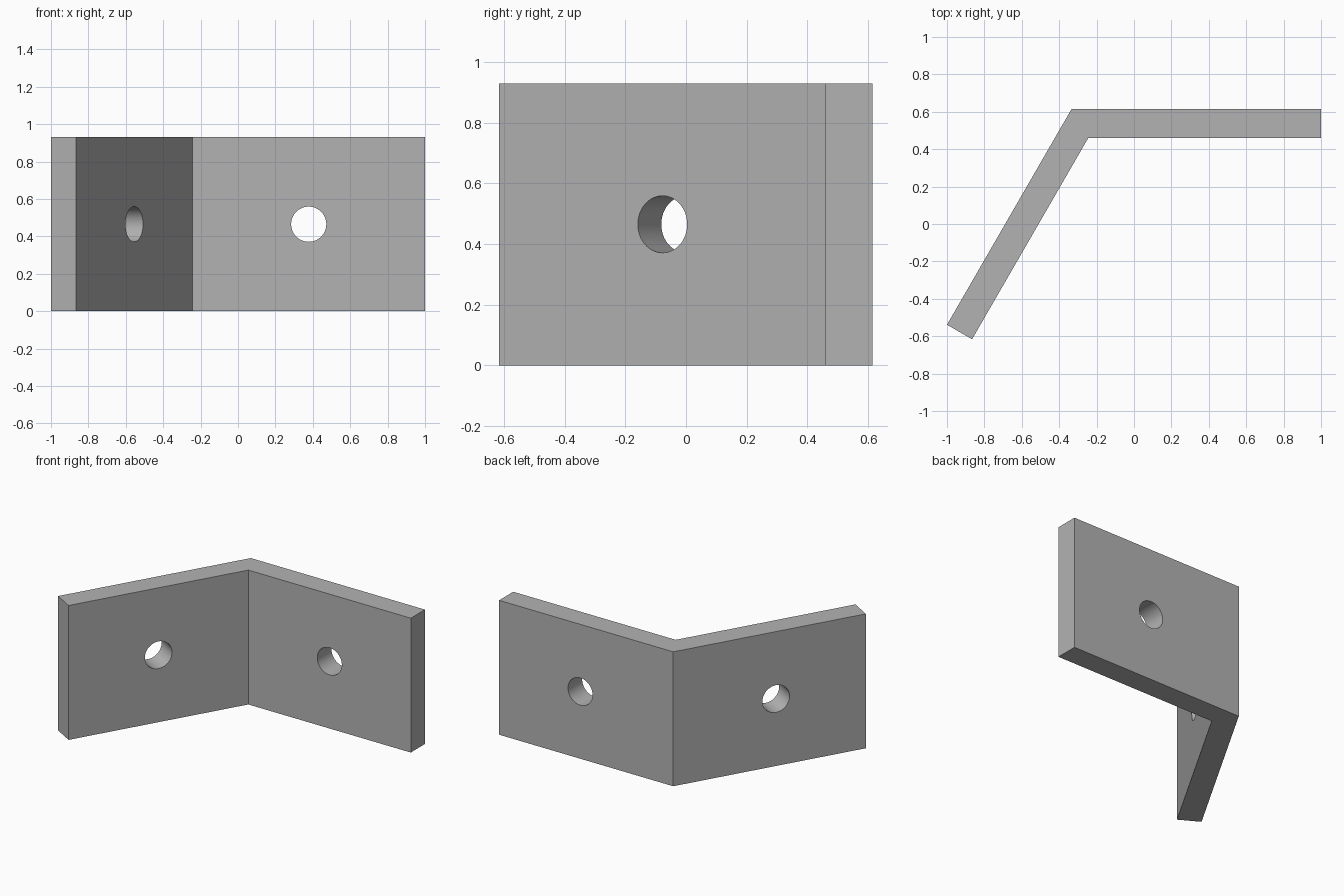
import bpy
import bmesh
from math import radians, tan
from mathutils import Matrix, Vector

cube = bpy.data.objects.get("Cube")
if cube:
    bpy.data.objects.remove(cube, do_unlink=True)

LEG, THICK, HEIGHT, HOLE_R = 1.3333, 0.155, 0.93, 0.094
CORNER = Vector((-0.3333, 0.616, 0))
inset = THICK * tan(radians(30))      # inner corner offset along each leg
hole_at = (LEG + inset) / 2           # middle of the inner leg face

grey = bpy.data.materials.new("plain grey")
grey.use_nodes = True
colour = (0.45, 0.45, 0.45, 1)
grey.diffuse_color = colour
grey.node_tree.nodes["Principled BSDF"].inputs["Base Color"].default_value = colour


def add_object(name, bm):
    bmesh.ops.recalc_face_normals(bm, faces=bm.faces[:])
    mesh = bpy.data.meshes.new(name)
    bm.to_mesh(mesh)
    bm.free()
    mesh.materials.append(grey)
    obj = bpy.data.objects.new(name, mesh)
    bpy.context.collection.objects.link(obj)
    return obj


# Leg directions and their inward normals
legs = [(Vector((1, 0, 0)), Vector((0, -1, 0)))]
turn = Matrix.Rotation(radians(240), 3, "Z")
legs.append((turn @ Vector((1, 0, 0)), turn @ Vector((0, 1, 0))))
(d1, n1), (d2, n2) = legs

# Bent plate: extruded angle profile
profile = [CORNER, CORNER + d2 * LEG, CORNER + d2 * LEG + n2 * THICK,
           CORNER + d1 * inset + n1 * THICK,
           CORNER + d1 * LEG + n1 * THICK, CORNER + d1 * LEG]
bm = bmesh.new()
face = bm.faces.new([bm.verts.new(p) for p in profile])
top = bmesh.ops.extrude_face_region(bm, geom=[face])["geom"]
bmesh.ops.translate(bm, vec=(0, 0, HEIGHT),
                    verts=[v for v in top if isinstance(v, bmesh.types.BMVert)])
bracket = add_object("angle_bracket", bm)

# Round bolt hole through the middle of each leg
for side, (along, inward) in zip(("left", "right"), legs):
    bm = bmesh.new()
    bmesh.ops.create_cone(bm, cap_ends=True, segments=64, radius1=HOLE_R,
                          radius2=HOLE_R, depth=THICK * 2)
    centre = CORNER + along * hole_at + inward * THICK / 2 + Vector((0, 0, HEIGHT / 2))
    spin = inward.to_track_quat("Z", "Y").to_matrix().to_4x4()
    bm.transform(Matrix.Translation(centre) @ spin)
    cutter = add_object(side + "_hole_cutter", bm)
    cutter.hide_render = True
    cutter.hide_set(True)
    cut = bracket.modifiers.new(side + "_hole", "BOOLEAN")
    cut.operation = "DIFFERENCE"
    cut.solver = "EXACT"
    cut.object = cutter

# Bake the holes, remove the cutters and smooth the hole walls
bpy.context.view_layer.update()
baked = bpy.data.meshes.new_from_object(
    bracket.evaluated_get(bpy.context.evaluated_depsgraph_get()))
cutters = [m.object for m in bracket.modifiers]
bracket.modifiers.clear()
bracket.data = baked
for cutter in cutters:
    bpy.data.objects.remove(cutter, do_unlink=True)
bpy.ops.object.select_all(action="DESELECT")
bracket.select_set(True)
bpy.context.view_layer.objects.active = bracket
bpy.ops.object.shade_smooth_by_angle(angle=radians(30))
